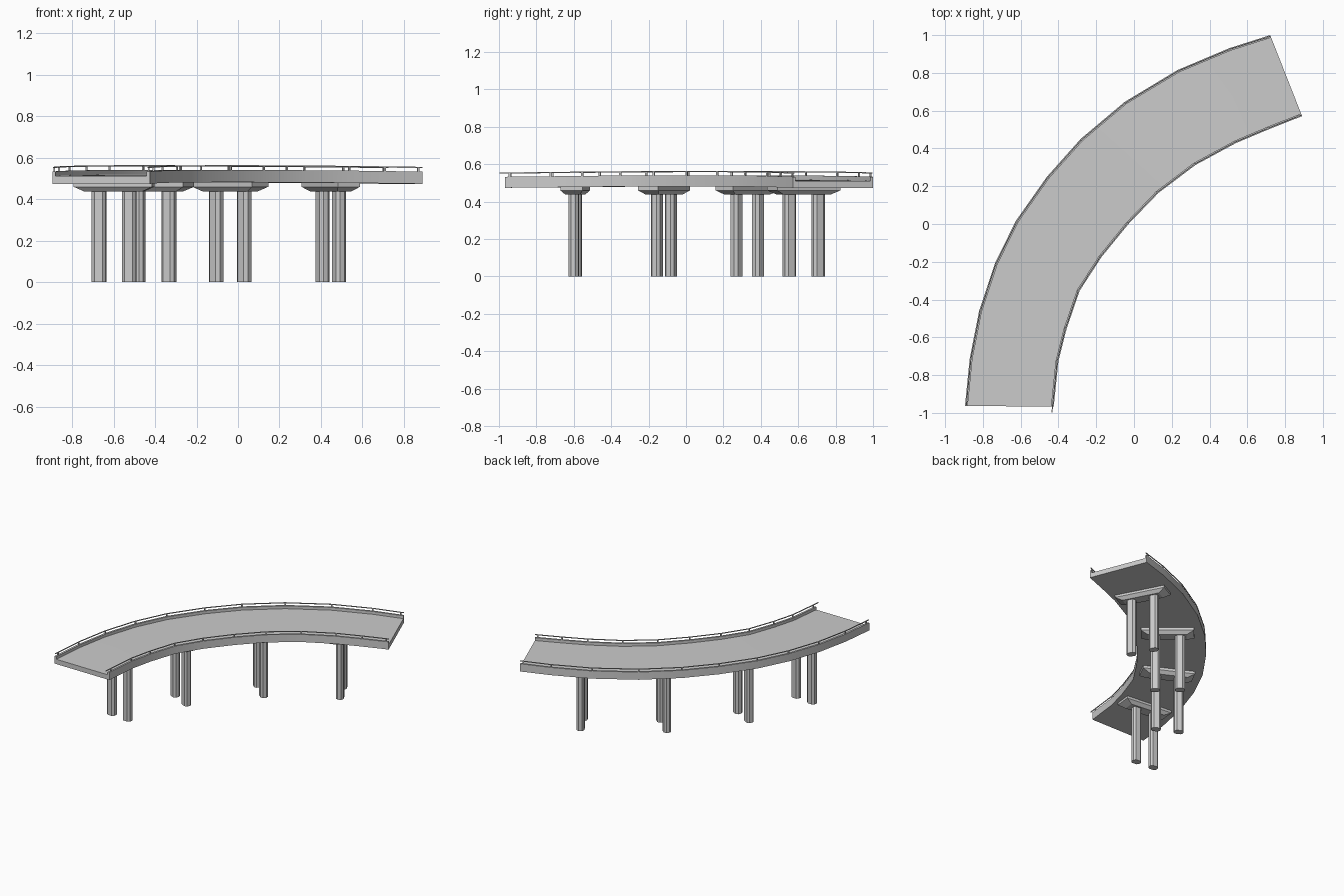
import bpy
import bmesh
import math
from mathutils import Vector

default_cube = bpy.data.objects.get("Cube")
if default_cube:
    bpy.data.objects.remove(default_cube)

concrete = bpy.data.materials.new("concrete grey")
concrete.use_nodes = True
grey = (0.6, 0.6, 0.6, 1)
concrete.diffuse_color = grey
concrete.node_tree.nodes["Principled BSDF"].inputs["Base Color"].default_value = grey

# Plan of the curved deck: outer and inner edge at matching stations
OUTER = [(-.895, -.963), (-.87, -.714), (-.82, -.46), (-.737, -.21), (-.626, .016), (-.462, .249),
         (-.283, .45), (-.05, .646), (.23, .815), (.505, .931), (.721, 1)]
INNER = [(-.425, -.967), (-.4, -.725), (-.357, -.556), (-.288, -.354), (-.172, -.175), (-.029, 0),
         (.129, .164), (.325, .312), (.541, .429), (.71, .5), (.89, .571)]
LAST = len(OUTER) - 1
BOTTOM, ROAD, WALL_TOP, RAIL_Z = .474, .511, .533, .553


def rise(i):
    """Gentle crown along the length of the bridge."""
    return .008 * math.sin(math.pi * i / LAST)


def station(i, side):
    """Edge point and unit direction towards the road centre."""
    a, b = Vector((*OUTER[i], rise(i))), Vector((*INNER[i], rise(i)))
    if side == "inner":
        a, b = b, a
    return a, (b - a).normalized()


def finish(name, bm, smooth=False):
    bmesh.ops.recalc_face_normals(bm, faces=bm.faces)
    mesh = bpy.data.meshes.new(name)
    bm.to_mesh(mesh)
    bm.free()
    obj = bpy.data.objects.new(name, mesh)
    bpy.context.collection.objects.link(obj)
    mesh.materials.append(concrete)
    if smooth:
        bpy.ops.object.select_all(action="DESELECT")
        obj.select_set(True)
        bpy.context.view_layer.objects.active = obj
        bpy.ops.object.shade_smooth_by_angle(angle=math.radians(30))
    return obj


def loft(bm, rings):
    """Skin a list of equal closed rings and cap both ends."""
    rows = [[bm.verts.new(p) for p in ring] for ring in rings]
    n = len(rows[0])
    for low, high in zip(rows, rows[1:]):
        for k in range(n):
            bm.faces.new((low[k], low[(k + 1) % n], high[(k + 1) % n], high[k]))
    bm.faces.new(rows[0])
    bm.faces.new(rows[-1])


def edge_ring(i, side, near, far, low, high):
    """Rectangular section standing on one edge of the deck."""
    edge, inward = station(i, side)
    return [edge + inward * d + Vector((0, 0, z))
            for d, z in ((near, low), (far, low), (far, high), (near, high))]


# Road slab
bm = bmesh.new()
rings = []
for i in range(LAST + 1):
    (a, u), (b, v) = station(i, "outer"), station(i, "inner")
    a, b = a + u * .01, b + v * .01
    rings.append([p + Vector((0, 0, z)) for p, z in ((a, BOTTOM), (b, BOTTOM), (b, ROAD), (a, ROAD))])
loft(bm, rings)
finish("road_slab", bm, True)

for side in ("outer", "inner"):
    # Parapet wall
    bm = bmesh.new()
    loft(bm, [edge_ring(i, side, 0, .015, BOTTOM, WALL_TOP) for i in range(LAST + 1)])
    finish(side + "_parapet", bm, True)

    # Handrail, running slightly past the inner start
    bm = bmesh.new()
    rings = [edge_ring(i, side, .004, .009, RAIL_Z - .003, RAIL_Z + .003) for i in range(LAST + 1)]
    if side == "inner":
        rings[0] = [p + Vector((-.003, -.03, 0)) for p in rings[0]]
    loft(bm, rings)
    finish(side + "_handrail", bm)

    # Rail posts
    bm = bmesh.new()
    for i in range(LAST + 1):
        edge, inward = station(i, side)
        along = inward.cross(Vector((0, 0, 1))).normalized()
        if i == LAST:
            edge = edge.lerp(station(i - 1, side)[0], .1)
        elif i == 0:
            edge = edge.lerp(station(1, side)[0], .1)
        base = [edge + inward * d + along * w
                for d, w in ((.003, -.005), (.011, -.005), (.011, .005), (.003, .005))]
        loft(bm, [[p + Vector((0, 0, z)) for p in base] for z in (WALL_TOP - .005, RAIL_Z)])
    finish(side + "_rail_posts", bm)


def box_ring(centre, across, along, half_l, half_w, z, cut=0):
    """Rectangle, optionally with cut corners, aligned to the pier."""
    if cut:
        corners = [(half_l, half_w - cut), (half_l - cut, half_w),
                   (cut - half_l, half_w), (-half_l, half_w - cut),
                   (-half_l, cut - half_w), (cut - half_l, -half_w),
                   (half_l - cut, -half_w), (half_l, cut - half_w)]
    else:
        corners = [(half_l, half_w), (-half_l, half_w), (-half_l, -half_w), (half_l, -half_w)]
    return [centre + across * l + along * w + Vector((0, 0, z)) for l, w in corners]


# Piers: a tapered cap beam on two columns, given by column centres
PIERS = [((-.67, -.585), (-.525, -.6)), ((-.483, -.08), (-.333, -.155)),
         ((-.105, .385), (.03, .27)), ((.407, .706), (.487, .553))]
for number, (first, second) in enumerate(PIERS, 1):
    a, b = Vector((*first, 0)), Vector((*second, 0))
    across = (b - a).normalized()
    along = across.cross(Vector((0, 0, 1)))
    middle = (a + b) / 2

    bm = bmesh.new()
    loft(bm, [box_ring(middle, across, along, l, w, z)
              for l, w, z in ((.14, .038, .437), (.19, .06, .46), (.19, .06, .48))])
    finish(f"pier_{number}_cap", bm)

    for label, spot in (("outer", a), ("inner", b)):
        bm = bmesh.new()
        loft(bm, [box_ring(spot, across, along, .034, .027, z, .0145) for z in (0, .44)])
        finish(f"pier_{number}_{label}_column", bm)
